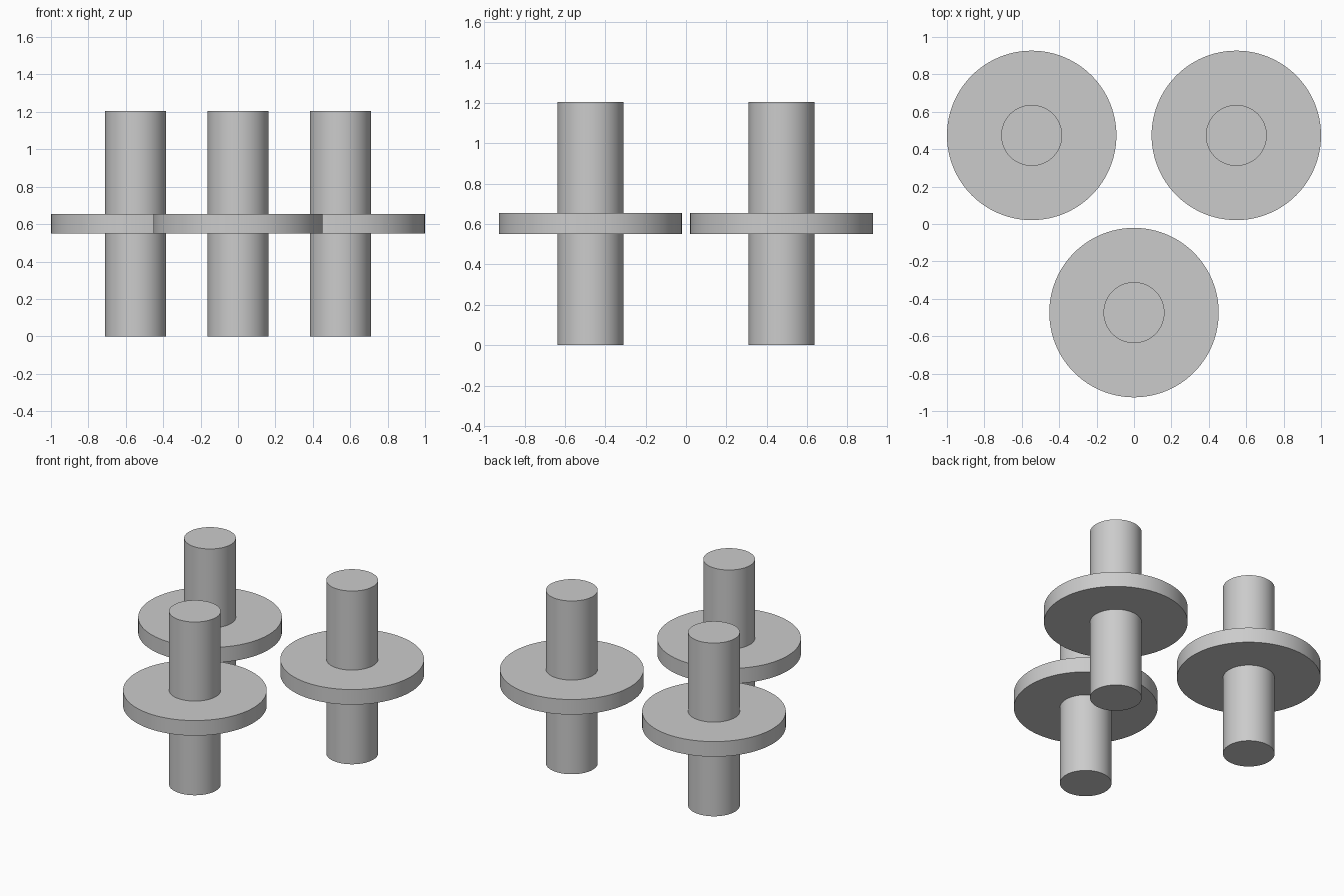
import bpy
import bmesh
import math

if "Cube" in bpy.data.objects:
    bpy.data.objects.remove(bpy.data.objects["Cube"])

SHAFT_R, DISC_R = 0.163, 0.453
HEIGHT, DISC_LOW, DISC_HIGH = 1.205, 0.55, 0.655
SPACING = 0.547                       # half side of the equilateral layout
DEPTH = SPACING * math.sqrt(3) / 2    # half depth of the layout
SIDES = 96

grey = bpy.data.materials.new("plain grey")
grey.diffuse_color = (0.6, 0.6, 0.6, 1)
grey.use_nodes = True
grey.node_tree.nodes["Principled BSDF"].inputs["Base Color"].default_value = grey.diffuse_color

# Half profile of a shaft with a flange disc, from bottom to top
PROFILE = [(SHAFT_R, 0), (SHAFT_R, DISC_LOW), (DISC_R, DISC_LOW),
           (DISC_R, DISC_HIGH), (SHAFT_R, DISC_HIGH), (SHAFT_R, HEIGHT)]


def flanged_shaft(name, x, y):
    """Revolve the profile around a vertical axis and cap both ends."""
    bm = bmesh.new()
    rings = [[bm.verts.new((r * math.cos(math.tau * i / SIDES),
                            r * math.sin(math.tau * i / SIDES), z))
              for i in range(SIDES)] for r, z in PROFILE]
    for low, high in zip(rings, rings[1:]):
        for i in range(SIDES):
            j = (i + 1) % SIDES
            bm.faces.new((low[i], low[j], high[j], high[i]))
    bm.faces.new(rings[0][::-1])
    bm.faces.new(rings[-1])
    mesh = bpy.data.meshes.new(name)
    bm.to_mesh(mesh)
    bm.free()
    mesh.materials.append(grey)

    obj = bpy.data.objects.new(name, mesh)
    obj.location = (x, y, 0)
    bpy.context.collection.objects.link(obj)
    bpy.ops.object.select_all(action='DESELECT')
    obj.select_set(True)
    bpy.context.view_layer.objects.active = obj
    bpy.ops.object.shade_smooth_by_angle(angle=math.radians(30))


# Three identical flanged shafts in a triangle
flanged_shaft("front_flanged_shaft", 0, -DEPTH)
flanged_shaft("back_left_flanged_shaft", -SPACING, DEPTH)
flanged_shaft("back_right_flanged_shaft", SPACING, DEPTH)
